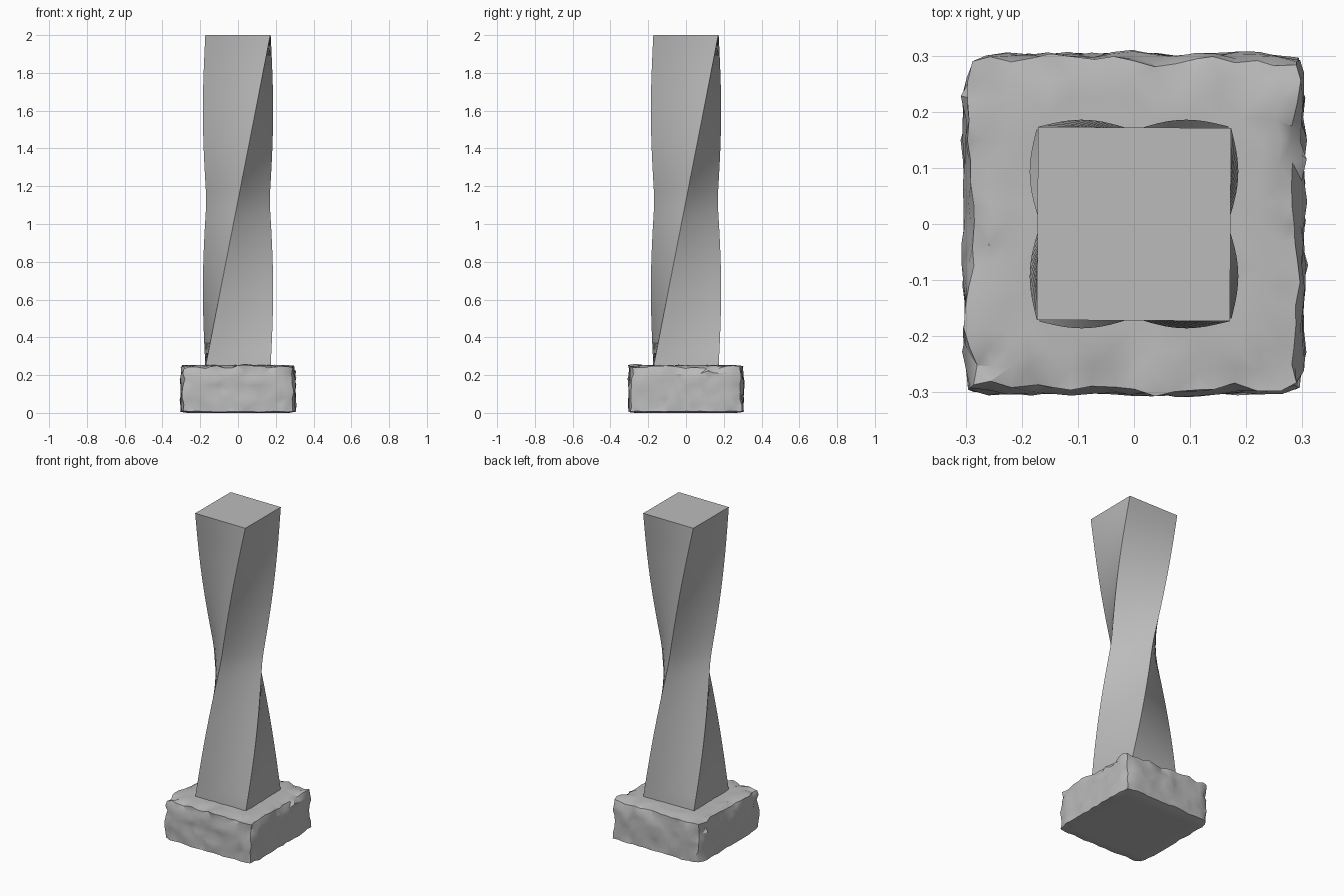
import bpy, bmesh, math
from mathutils import Vector, noise

if "Cube" in bpy.data.objects:
    bpy.data.objects.remove(bpy.data.objects["Cube"])

stone = bpy.data.materials.new("grey stone")
stone.diffuse_color = (0.5, 0.5, 0.5, 1)
stone.use_nodes = True
stone.node_tree.nodes["Principled BSDF"].inputs["Base Color"].default_value = stone.diffuse_color


def finish(bm, name, angle):
    bmesh.ops.recalc_face_normals(bm, faces=bm.faces)
    mesh = bpy.data.meshes.new(name)
    bm.to_mesh(mesh)
    bm.free()
    mesh.materials.append(stone)
    ob = bpy.data.objects.new(name, mesh)
    bpy.context.collection.objects.link(ob)
    bpy.ops.object.select_all(action='DESELECT')
    ob.select_set(True)
    bpy.context.view_layer.objects.active = ob
    bpy.ops.object.shade_smooth_by_angle(angle=math.radians(angle))
    return ob


# Twisted column: each corner slides along one side to the next corner,
# bulging slightly at quarter heights, so the middle is a smaller diamond
bm = bmesh.new()
RINGS, SIDE = 28, 6
Z0, Z1 = 0.25, 2.0
rings = []
for i in range(RINGS + 1):
    z = 0.2 + (Z1 - 0.2) * i / RINGS
    t = max(0.0, (z - Z0) / (Z1 - Z0))
    along = -0.171 + 0.342 * t
    out = 0.173 + 0.017 * abs(math.sin(2 * math.pi * t)) - 0.006 * math.sin(math.pi * t)
    corners = [(along, -out), (out, along), (-along, out), (-out, -along)]
    ring = []
    for k in range(4):
        a, b = Vector(corners[k]), Vector(corners[(k + 1) % 4])
        for j in range(SIDE):
            p = a.lerp(b, j / SIDE)
            ring.append(bm.verts.new((p.x, p.y, z)))
    rings.append(ring)
n = len(rings[0])
for lo, hi in zip(rings, rings[1:]):
    for k in range(n):
        m = (k + 1) % n
        bm.faces.new((lo[k], lo[m], hi[m], hi[k]))
bm.faces.new(rings[0])
bm.faces.new(rings[-1])
finish(bm, "twisted_column", 35)

# Rough-hewn plinth: a slab with chipped edges and an uneven surface
bm = bmesh.new()
bmesh.ops.create_cube(bm, size=2)


def is_upright(e):
    return abs(e.verts[0].co.z - e.verts[1].co.z) > 0.1


bmesh.ops.subdivide_edges(bm, edges=[e for e in bm.edges if is_upright(e)],
                          cuts=6, use_grid_fill=True)
bmesh.ops.subdivide_edges(bm, edges=[e for e in bm.edges if not is_upright(e)],
                          cuts=15, use_grid_fill=True)
HALF, BOTTOM, TOP = 0.302, 0.005, 0.252
for v in bm.verts:
    x, y = v.co.x * HALF, v.co.y * HALF
    z = BOTTOM + (TOP - BOTTOM) * (v.co.z + 1) / 2
    gaps = sorted((HALF - abs(x), HALF - abs(y), TOP - z))
    edge = max(0.0, 1 - gaps[1] / 0.06)
    corner = max(0.0, 1 - gaps[2] / 0.06)
    p = Vector((x, y, z))
    chip = noise.noise(p * 14 + Vector((3, 7, 1)))
    rough = noise.noise_vector(p * 23)
    inward = Vector((-x / HALF, -y / HALF, -0.8 * max(0, z - 0.12) / 0.13))
    side = HALF - max(abs(x), abs(y)) < 0.001
    p += inward * (edge * (0.012 + 0.016 * chip) + corner * 0.006)
    if z > BOTTOM + 0.001:
        amount = 0.012 if side or edge > 0 else 0.005
        p += rough * amount
    else:
        # flat underside with a broken outline
        p += Vector((rough.x, rough.y, 0)) * 0.01
        p.z = 0.0 if not side else 0.008 + 0.006 * chip
    v.co = p
bmesh.ops.triangulate(bm, faces=bm.faces)
finish(bm, "rough_plinth", 32)
